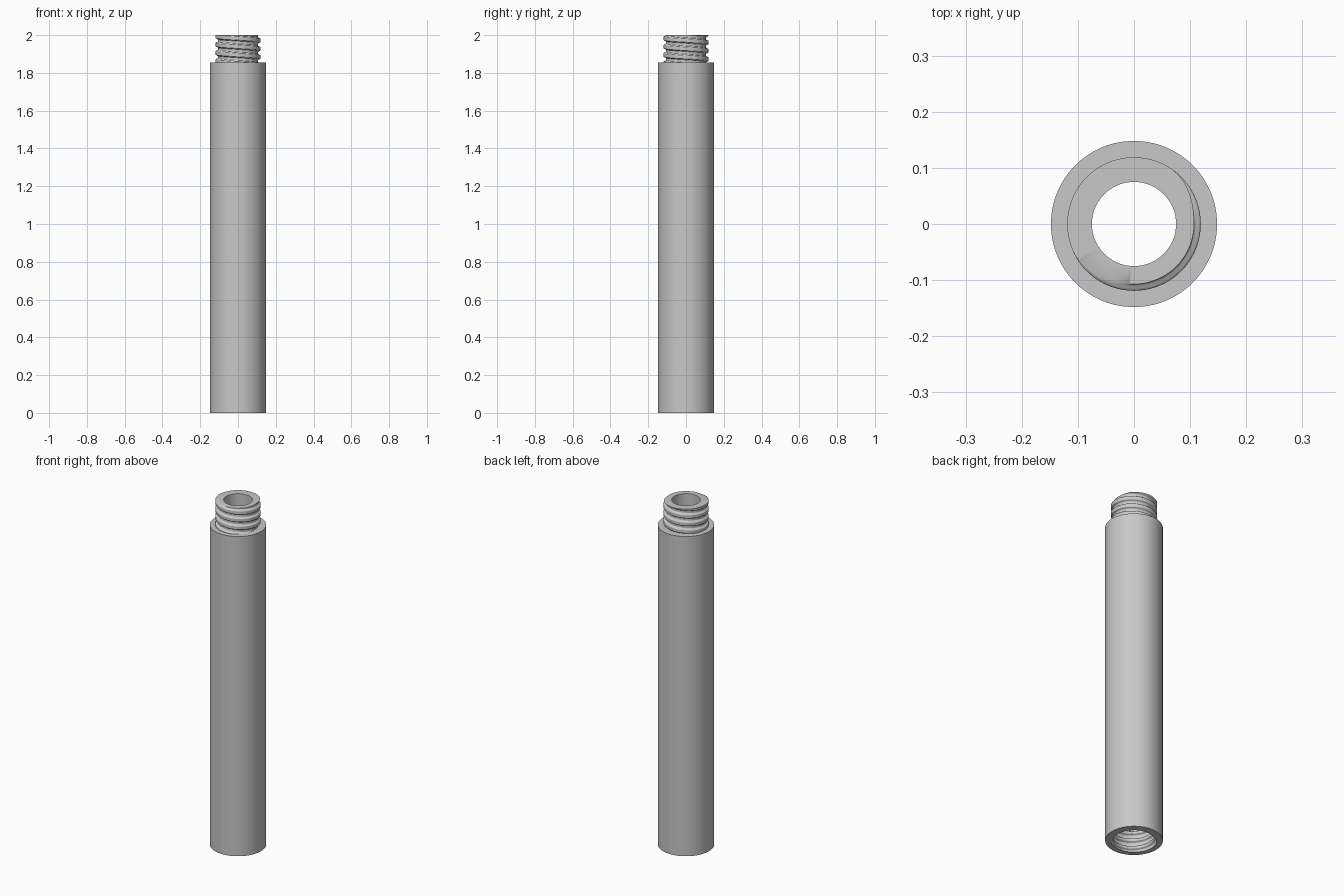
import bpy, bmesh, math

cube = bpy.data.objects.get("Cube")
if cube:
    bpy.data.objects.remove(cube, do_unlink=True)

SEGMENTS = 128
STEPS = 72                  # rings along each thread
HEIGHT, SHOULDER = 2.0, 1.855
THREAD = HEIGHT - SHOULDER  # length of stud and socket
OUTER, BORE = 0.148, 0.075
ROOT, CREST = 0.107, 0.119
PITCH = 0.044

metal = bpy.data.materials.new("plain grey metal")
grey = (0.58, 0.58, 0.58, 1)
metal.use_nodes = True
metal.diffuse_color = grey
metal.node_tree.nodes["Principled BSDF"].inputs["Base Color"].default_value = grey


def thread_radius(angle, below_top):
    """Radius of the helical thread at a distance below its upper end."""
    turn = (angle - math.radians(130)) / math.tau - below_top / PITCH
    phase = abs((turn + 0.5) % 1 - 0.5)
    t = min(max((phase - 0.2) / 0.16, 0), 1)
    return CREST + (ROOT - CREST) * t * t * (3 - 2 * t)


def sweep(name, rings):
    """Skin a stack of rings; each is (height, radius or function of angle)."""
    bm = bmesh.new()
    angles = [math.tau * i / SEGMENTS for i in range(SEGMENTS)]
    previous = None
    for z, radius in rings:
        row = []
        for a in angles:
            r = radius(a) if callable(radius) else radius
            row.append(bm.verts.new((r * math.cos(a), r * math.sin(a), z)))
        if previous:
            for i in range(SEGMENTS):
                j = (i + 1) % SEGMENTS
                bm.faces.new((previous[i], previous[j], row[j], row[i]))
        previous = row
    mesh = bpy.data.meshes.new(name)
    bm.to_mesh(mesh)
    bm.free()
    mesh.materials.append(metal)
    obj = bpy.data.objects.new(name, mesh)
    bpy.context.collection.objects.link(obj)
    bpy.ops.object.select_all(action='DESELECT')
    obj.select_set(True)
    bpy.context.view_layer.objects.active = obj
    bpy.ops.object.shade_smooth_by_angle(angle=math.radians(55))


def thread_rings(base):
    """Rings of a thread, from its lower end up."""
    rings = []
    for k in range(STEPS + 1):
        z = THREAD * k / STEPS
        rings.append((base + z, lambda a, d=THREAD - z: thread_radius(a, d)))
    return rings


stud = thread_rings(SHOULDER)
socket = thread_rings(0)

# Outer wall with bottom rim and shoulder
sweep("tube_body", [socket[0], (0, OUTER), (SHOULDER, OUTER), stud[0]])

# Male thread with its flat end face
sweep("threaded_stud", stud + [(HEIGHT, BORE)])

# Through hole
sweep("bore", [(HEIGHT, BORE), (THREAD, BORE)])

# Female thread with its flat floor
sweep("threaded_socket", [(THREAD, BORE)] + socket[::-1])
